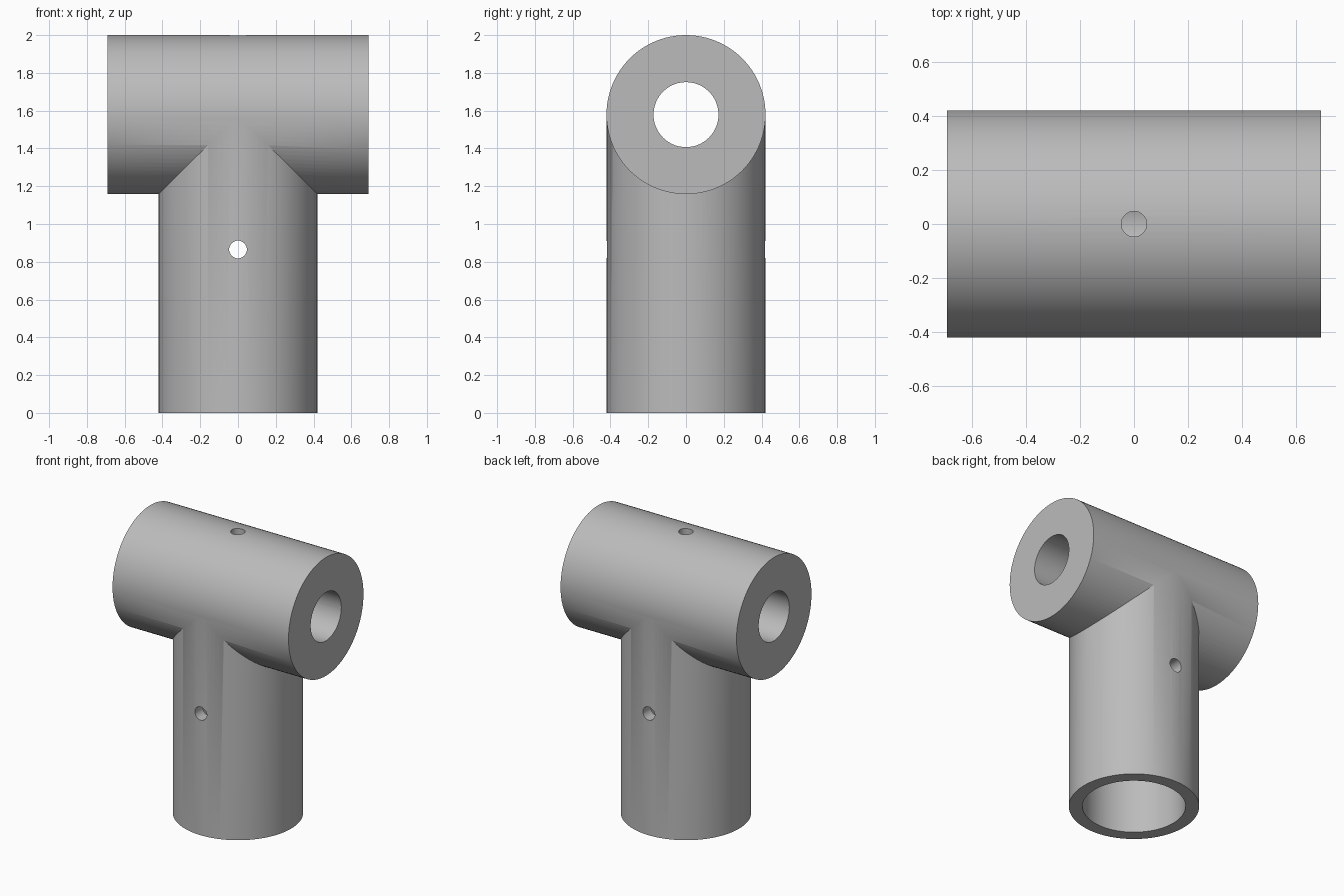
import bpy
from math import pi, radians

cube = bpy.data.objects.get("Cube")
if cube:
    bpy.data.objects.remove(cube, do_unlink=True)

R = 0.421           # outer radius of both tubes
AXIS_Z = 2 - R      # height of the crossbar axis
HALF = 0.692        # half length of the crossbar
ALONG_X, ALONG_Y, ALONG_Z = (0, pi / 2, 0), (pi / 2, 0, 0), (0, 0, 0)

# Plain grey finish
grey = bpy.data.materials.new("plain_grey")
grey.use_nodes = True
colour = (0.5, 0.5, 0.5, 1)
grey.diffuse_color = colour
grey.node_tree.nodes["Principled BSDF"].inputs["Base Color"].default_value = colour


def cylinder(name, radius, length, centre, rotation, sides=96):
    bpy.ops.mesh.primitive_cylinder_add(vertices=sides, radius=radius, depth=length,
                                        location=centre, rotation=rotation)
    obj = bpy.context.object
    obj.name = name
    obj.data.materials.append(grey)
    return obj


def combine(target, tool, operation):
    """Apply one boolean and remove the tool."""
    mod = target.modifiers.new(tool.name, "BOOLEAN")
    mod.operation, mod.object, mod.solver = operation, tool, "EXACT"
    bpy.context.view_layer.objects.active = target
    bpy.ops.object.modifier_apply(modifier=mod.name)
    bpy.data.objects.remove(tool, do_unlink=True)


# Crossbar and upright merged into one tee
tee = cylinder("tee_connector", R, 2 * HALF, (0, 0, AXIS_Z), ALONG_X)
upright = cylinder("upright", R - 0.001, AXIS_Z, (0, 0, AXIS_Z / 2), ALONG_Z)
combine(tee, upright, "UNION")

# Crossbar bore, blind socket in the upright, and screw holes
socket_depth = AXIS_Z - R
cutters = [
    ("crossbar_bore", 0.172, 2 * HALF + 0.2, (0, 0, AXIS_Z), ALONG_X, 64),
    ("upright_socket", 0.332, 2 * socket_depth, (0, 0, 0), ALONG_Z, 96),
    ("upright_screw_hole", 0.047, 1.2, (0, 0, 0.865), ALONG_Y, 32),
    ("top_screw_hole", 0.047, 0.6, (0, 0, AXIS_Z + 0.3), ALONG_Z, 32),
]
for spec in cutters:
    combine(tee, cylinder(*spec), "DIFFERENCE")

# Smooth round walls, crisp rims
bpy.ops.object.select_all(action="DESELECT")
tee.select_set(True)
bpy.context.view_layer.objects.active = tee
bpy.ops.object.shade_smooth_by_angle(angle=radians(30))
